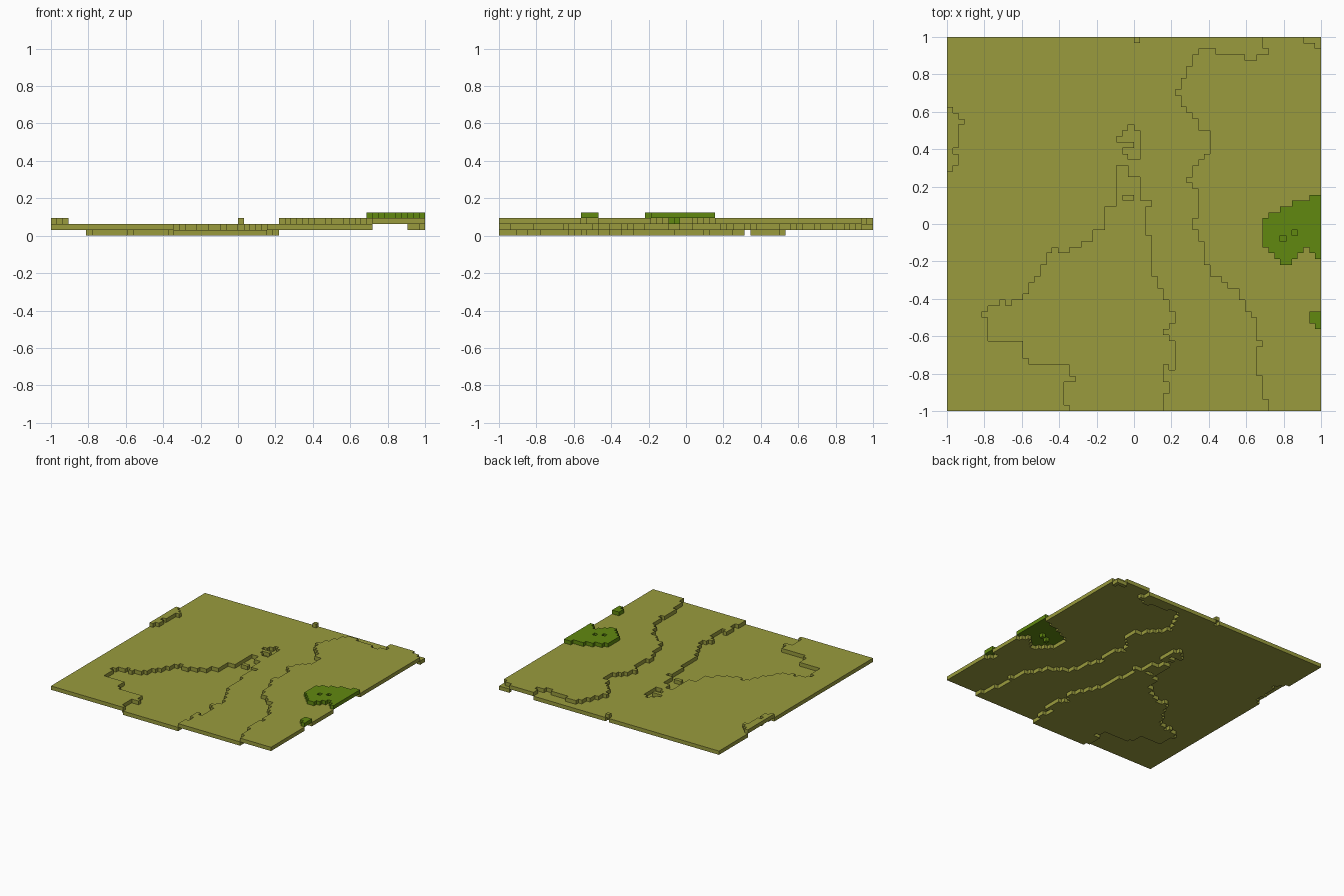
import bpy
import bmesh

CELLS = 64
SIZE = 2 / CELLS

if "Cube" in bpy.data.objects:
    bpy.data.objects.remove(bpy.data.objects["Cube"], do_unlink=True)


def make_material(name, color):
    mat = bpy.data.materials.new(name)
    mat.use_nodes = True
    mat.diffuse_color = color
    mat.node_tree.nodes["Principled BSDF"].inputs["Base Color"].default_value = color
    return mat


def staircase(x, y, moves):
    """Outline of alternating moves: to a new row, then to a new column."""
    outline = [(x, y)]
    for row, column in zip(moves[::2], moves[1::2]):
        outline += [(outline[-1][0], row), (column, row)]
    outline.append((outline[-1][0], y))
    return outline


def cells_inside(outline):
    """Grid cells whose centre lies inside a right-angled outline."""
    edges = list(zip(outline, outline[1:] + outline[:1]))
    cells = set()
    for row in range(CELLS):
        walls = sorted(a[0] for a, b in edges
                       if min(a[1], b[1]) <= row < max(a[1], b[1]))
        for start, end in zip(walls[::2], walls[1::2]):
            cells.update((column, row) for column in range(start, end))
    return cells


def build_layer(name, cells, level, material):
    """One slab of square blocks, a single block thick."""
    bm = bmesh.new()
    corners = {}
    top = (level + 1) * SIZE

    def corner(column, row):
        if (column, row) not in corners:
            corners[column, row] = bm.verts.new(
                (column * SIZE - 1, row * SIZE - 1, top))
        return corners[column, row]

    for column, row in sorted(cells):
        bm.faces.new([corner(column + dx, row + dy)
                      for dx, dy in ((0, 0), (1, 0), (1, 1), (0, 1))])
    mesh = bpy.data.meshes.new(name)
    bm.to_mesh(mesh)
    bm.free()
    mesh.materials.append(material)
    obj = bpy.data.objects.new(name, mesh)
    bpy.context.collection.objects.link(obj)
    thick = obj.modifiers.new("block_depth", "SOLIDIFY")
    thick.thickness = SIZE
    thick.offset = -1


# Lowest ground: a valley with a ragged tip and a small islet
valley = cells_inside(staircase(21, 0, [
    1, 20, 5, 22, 6, 21, 8, 14, 9, 13, 12, 7, 16, 6, 17, 7, 18, 9, 19, 10,
    18, 11, 19, 13, 20, 14, 22, 15, 23, 16, 25, 17, 27, 18, 28, 19, 27, 21,
    28, 23, 29, 25, 31, 27, 35, 29, 42, 31, 40, 33, 36, 35, 35, 34, 30, 35,
    23, 36, 21, 37, 19, 38, 17, 39, 15, 38, 14, 37, 13, 38, 12, 39, 7, 38,
    8, 37, 5, 38, 3, 37]))
valley |= cells_inside(staircase(31, 43, [
    44, 30, 45, 32, 46, 29, 47, 30, 48, 31, 49, 32, 48, 33]))
valley -= {(30, 36), (31, 36)}

# Raised ground: the wide bank, a ledge on the right edge, one block at the back
bank = cells_inside(staircase(55, 0, [
    2, 54, 6, 53, 11, 54, 12, 53, 16, 52, 17, 51, 19, 50, 21, 48, 22, 47,
    23, 45, 25, 44, 29, 43, 31, 42, 33, 43, 38, 42, 39, 41, 40, 42, 42, 43,
    43, 44, 44, 45, 48, 43, 50, 42, 51, 41, 52, 40, 54, 39, 55, 40, 57, 41,
    59, 42, 61, 43, 62, 46, 61, 51, 60, 53, 61, 55, 62, 54, 64, 61, 63, 63,
    62, 64]))
ledge = cells_inside(staircase(0, 41, [
    52, 1, 51, 2, 50, 3, 49, 2, 45, 1, 44, 2, 42, 1]))
back_block = {(32, 63)}

# Grass mounds on the bank, with two sunken hollows
mound = cells_inside(staircase(54, 28, [
    33, 55, 34, 57, 35, 59, 36, 62, 37, 64, 26, 63, 27, 62, 28, 61, 27, 60,
    26, 59, 25, 57, 26, 56, 27, 55]))
small_mound = cells_inside(staircase(62, 15, [17, 64, 14, 63]))
hollows = {(57, 29), (59, 30)}
mound -= hollows

bank -= mound | small_mound | hollows
everything = {(c, r) for c in range(CELLS) for r in range(CELLS)}
plain = everything - valley - bank - ledge - back_block - mound - small_mound - hollows

earth = make_material("olive_earth", (0.32, 0.33, 0.047, 1))
grass = make_material("green_grass", (0.12, 0.25, 0.005, 1))

for name, cells, level, material in (
        ("valley_floor", valley, 0, earth),
        ("plain", plain, 1, earth),
        ("raised_bank", bank, 2, earth),
        ("side_ledge", ledge, 2, earth),
        ("back_block", back_block, 2, earth),
        ("grass_hollows", hollows, 2, grass),
        ("grass_mound", mound, 3, grass),
        ("small_grass_mound", small_mound, 3, grass)):
    build_layer(name, cells, level, material)
